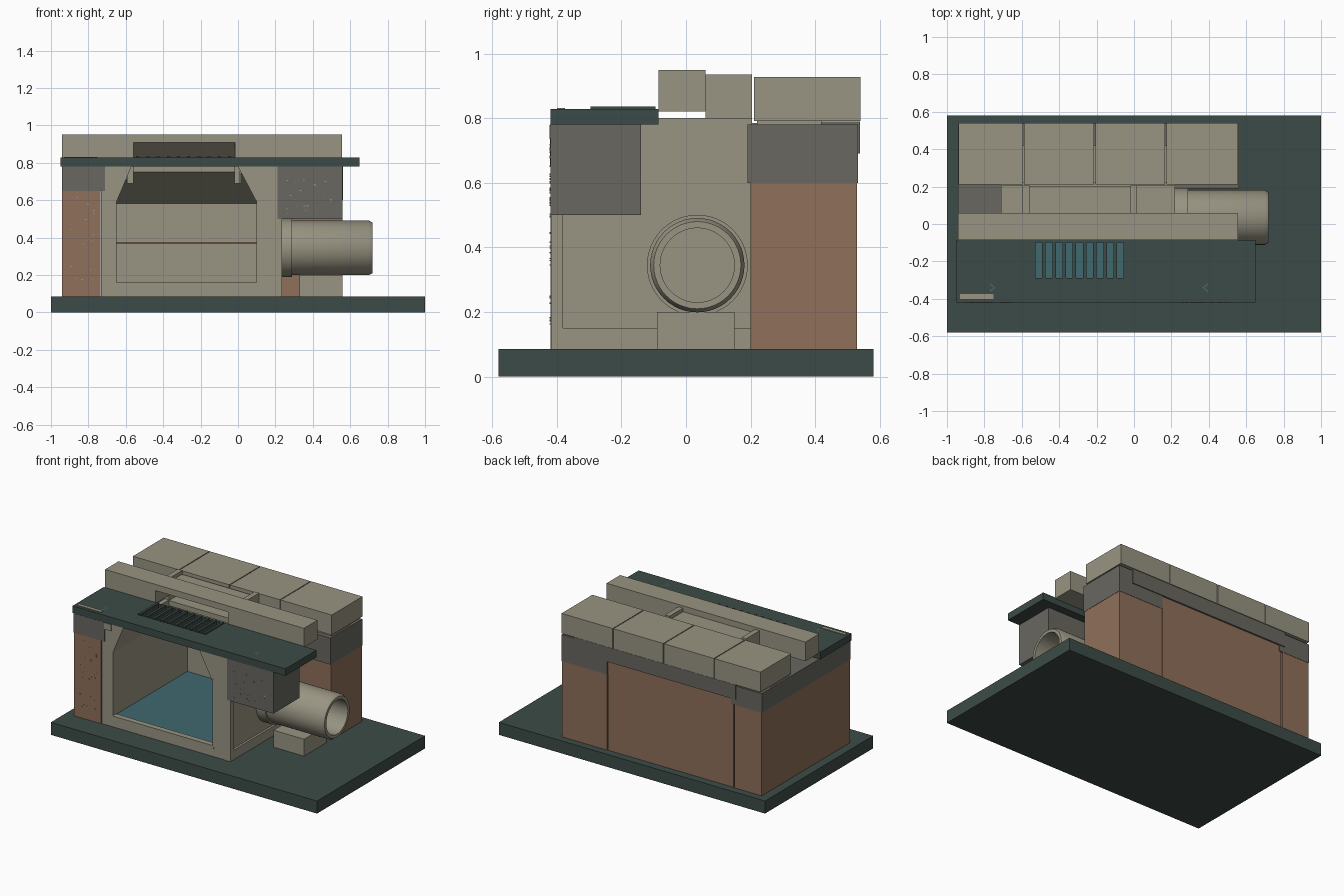
import bpy, bmesh, math, random
from mathutils import Matrix, Vector

random.seed(4)
old = bpy.data.objects.get("Cube")
if old:
    bpy.data.objects.remove(old, do_unlink=True)


def material(name, hex_code):
    lin = []
    for i in (0, 2, 4):
        c = int(hex_code[i:i + 2], 16) / 255
        lin.append(c / 12.92 if c < 0.04 else ((c + 0.055) / 1.055) ** 2.4)
    m = bpy.data.materials.new(name)
    m.use_nodes = True
    m.diffuse_color = (*lin, 1)
    m.node_tree.nodes["Principled BSDF"].inputs["Base Color"].default_value = (*lin, 1)
    return m


STONE = material("pale stone", "989482")
GREY = material("dark grey block", "686760")
BRICK = material("brown brick", "90705A")
SLATE = material("dark green slate", "3C4B47")
TEAL = material("teal", "40686F")


def finish(name, bm, mat):
    bmesh.ops.recalc_face_normals(bm, faces=bm.faces)
    mesh = bpy.data.meshes.new(name)
    bm.to_mesh(mesh)
    bm.free()
    mesh.materials.append(mat)
    ob = bpy.data.objects.new(name, mesh)
    bpy.context.collection.objects.link(ob)
    return ob


def boxes(name, mat, *spans):
    """One object made of boxes given as x, y and z ranges."""
    bm = bmesh.new()
    for span in spans:
        lo, hi = Vector(span[0::2]), Vector(span[1::2])
        mx = Matrix.Translation((lo + hi) / 2) @ Matrix.Diagonal((*(hi - lo), 1))
        bmesh.ops.create_cube(bm, size=1, matrix=mx)
    return finish(name, bm, mat)


def prism(name, mat, outline, start, end, axis="y"):
    """Outline in xz pushed along y, or in yz pushed along x."""
    bm = bmesh.new()
    pts = [(a, start, b) if axis == "y" else (start, a, b) for a, b in outline]
    face = bm.faces.new([bm.verts.new(p) for p in pts])
    ext = bmesh.ops.extrude_face_region(bm, geom=[face])
    step = Vector((0, end - start, 0) if axis == "y" else (end - start, 0, 0))
    bmesh.ops.translate(bm, vec=step, verts=[v for v in ext["geom"] if isinstance(v, bmesh.types.BMVert)])
    return finish(name, bm, mat)


def lathe_x(name, mat, profile, centre, sides=48):
    """Closed (x, radius) profile turned about an axis along x."""
    bm = bmesh.new()
    rings = []
    for i in range(sides):
        a = math.tau * i / sides
        rings.append([bm.verts.new((x, centre[0] + r * math.cos(a), centre[1] + r * math.sin(a)))
                      for x, r in profile])
    n = len(profile)
    for i, ring in enumerate(rings):
        nxt = rings[(i + 1) % sides]
        for j in range(n):
            k = (j + 1) % n
            bm.faces.new((ring[j], ring[k], nxt[k], nxt[j]))
    ob = finish(name, bm, mat)
    bpy.ops.object.select_all(action="DESELECT")
    ob.select_set(True)
    bpy.context.view_layer.objects.active = ob
    bpy.ops.object.shade_smooth_by_angle(angle=math.radians(30))
    return ob


def cut(target, cutter):
    mod = target.modifiers.new("cut", "BOOLEAN")
    mod.operation, mod.solver, mod.object = "DIFFERENCE", "EXACT", cutter
    bpy.context.view_layer.objects.active = target
    bpy.ops.object.modifier_apply(modifier=mod.name)
    bpy.data.objects.remove(cutter, do_unlink=True)


# base slab
boxes("base_slab", SLATE, (-1, 1, -.58, .58, 0, .085))

# brick walls with narrow joints
boxes("left_wall", BRICK, (-.94, -.735, -.42, .53, .085, .65))
boxes("back_wall", BRICK, (-.727, .216, .4, .527, .085, .7))
boxes("right_back_wall", BRICK, (.224, .56, .2, .53, .085, .6))

# grey capping blocks
boxes("left_cap", GREY, (-.942, -.71, -.421, .532, .65, .78))
boxes("right_back_cap", GREY, (.22, .562, .19, .532, .6, .78))
boxes("right_front_block", GREY, (.21, .56, -.42, -.14, .5, .78))
boxes("back_lintel", GREY, (-.75, .46, .42, .538, .69, .79))

# firebox shell with sloping shoulders, open at the front and top
PIPE = (.035, .345)
shell = prism("firebox_shell", STONE,
              [(-.732, .085), (.22, .085), (.22, .779), (0, .779), (.1, .59), (.1, .15),
               (-.65, .15), (-.65, .59), (-.57, .779), (-.732, .779)], -.415, .4)
bm = bmesh.new()
bmesh.ops.create_cone(bm, cap_ends=True, segments=48, radius1=.115, radius2=.115, depth=.3,
                      matrix=Matrix.Translation((.17, *PIPE)) @ Matrix.Rotation(math.pi / 2, 4, "Y"))
cut(shell, finish("bore_cutter", bm, STONE))
boxes("firebox_back", STONE, (-.66, .11, .385, .4, .15, .367), (-.66, .11, .385, .4, .373, .7))
boxes("firebox_floor", TEAL, (-.65, .1, -.38, .386, .149, .156))
boxes("front_lip", STONE, (-.65, .11, -.418, -.38, .14, .16))
boxes("side_trim", STONE, (.2, .235, -.418, .2, .085, .15), (.2, .235, -.418, -.38, .15, .5))
boxes("jamb_strip", STONE, (.1, .112, -.419, -.4, .15, .61))
boxes("left_corbel", STONE, (-.71, -.66, -.422, -.36, .735, .779))

# smoke hood and throat
prism("hood_slope", STONE, [(.39, .58), (.39, .785), (.06, .785), (.06, .75)], -.66, .11, "x")
prism("throat_hood", STONE, [(.2, .785), (.2, .91), (.06, .91)], -.57, -.015, "x")
boxes("throat_sides", STONE, *[(x, x + .035, .06, .205, .69, .935) for x in (-.595, -.02)])
boxes("front_hangers", STONE, *[(x, x + .03, -.1, .06, .69, .79) for x in (-.59, -.02)])
boxes("roof_cheeks", STONE, (-.71, -.595, -.08, .205, .77, .8), (.015, .22, -.14, .205, .77, .8))

# front top beam with a notch for the throat
prism("top_beam", STONE, [(-.94, .82), (-.56, .82), (-.56, .908), (-.015, .908), (-.015, .82),
                          (.555, .82), (.555, .95), (-.94, .95)], -.085, .06)

# four back coping blocks
edges = [-.94, -.59, -.21, .17, .56]
boxes("coping_blocks", STONE, *[(a + .003, b - .003, .21, .54, .792, .928)
                                for a, b in zip(edges, edges[1:])])
boxes("coping_bed", STONE, (-.93, .55, .22, .42, .775, .9))

# slate shelf with a slotted grate
shelf = boxes("shelf", SLATE, (-.95, .65, -.42, -.085, .78, .828))
pitch, first = .0545, -.509
cut(shelf, boxes("slot_cutter", SLATE, *[(first + i * pitch - .018, first + i * pitch + .018,
                                          -.29, -.1, .7, .9) for i in range(9)]))
boxes("grate_bars", SLATE, *[(first + (i - .5) * pitch - .008, first + (i - .5) * pitch + .008,
                              -.295, -.095, .82, .836) for i in range(10)])
boxes("shelf_plaque", STONE, (-.93, -.75, -.4, -.375, .825, .832))
for side, x in (("left", .365), ("right", -.74)):
    d = .03 if side == "left" else -.03
    arrow = [(x, -.34), (x + d, -.315), (x + d, -.325), (x + d / 3, -.34),
             (x + d, -.355), (x + d, -.365)]
    bm = bmesh.new()
    bm.faces.new([bm.verts.new((a, b, .831)) for a, b in arrow])
    finish(side + "_shelf_arrow", bm, TEAL)

# flue pipe with collar, and its support
lathe_x("flue_pipe", STONE, [(.15, .115), (.15, .146), (.70, .146), (.72, .135), (.72, .115)], PIPE)
lathe_x("pipe_collar", STONE, [(.215, .14), (.215, .156), (.29, .156), (.29, .14)], PIPE)
boxes("pipe_support", STONE, (.33, .56, -.09, .15, .085, .2))


# pale flecks on the front blocks
def flecks(name, count, x0, x1, z0, z1):
    spans = []
    for _ in range(count):
        x, z, s = random.uniform(x0, x1), random.uniform(z0, z1), random.uniform(.002, .005)
        spans.append((x - s, x + s, -.423, -.419, z - s * .6, z + s * .6))
    boxes(name, STONE, *spans)


flecks("brick_flecks", 28, -.9, -.76, .13, .63)
flecks("block_flecks", 24, .25, .5, .52, .72)
